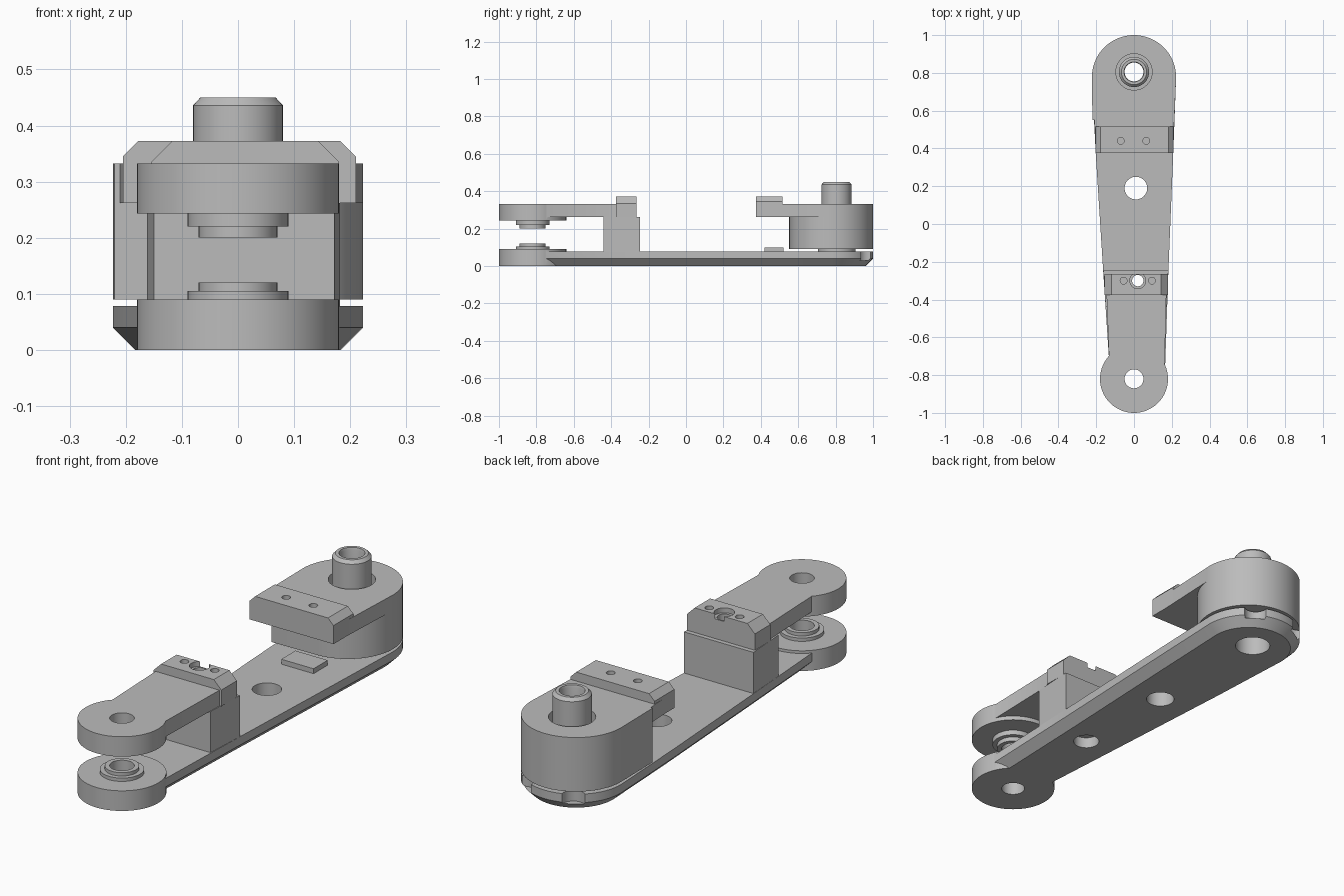
import bpy, bmesh, math

if "Cube" in bpy.data.objects:
    bpy.data.objects.remove(bpy.data.objects["Cube"])

grey = bpy.data.materials.new("plain_grey")
grey.diffuse_color = (0.5, 0.5, 0.5, 1)
grey.use_nodes = True
grey.node_tree.nodes["Principled BSDF"].inputs["Base Color"].default_value = grey.diffuse_color


def arc(cx, cy, r, a0, a1, n=32):
    return [(cx + r * math.cos(math.radians(a0 + (a1 - a0) * i / n)),
             cy + r * math.sin(math.radians(a0 + (a1 - a0) * i / n))) for i in range(n + 1)]


def prism(name, outline, z0, z1, bottom=0.0):
    """Extrude a flat outline; optionally chamfer its bottom rim."""
    bm = bmesh.new()
    face = bm.faces.new([bm.verts.new((x, y, z0)) for x, y in outline])
    top = bmesh.ops.extrude_face_region(bm, geom=[face])["geom"]
    for v in top:
        if isinstance(v, bmesh.types.BMVert):
            v.co.z = z1
    bmesh.ops.recalc_face_normals(bm, faces=bm.faces)
    if bottom:
        rim = [e for e in bm.edges if all(abs(v.co.z - z0) < 1e-6 for v in e.verts)]
        bmesh.ops.bevel(bm, geom=rim, offset=bottom, segments=1, profile=0.5, affect='EDGES')
    me = bpy.data.meshes.new(name)
    bm.to_mesh(me)
    bm.free()
    ob = bpy.data.objects.new(name, me)
    bpy.context.collection.objects.link(ob)
    me.materials.append(grey)
    return ob


def cyl(name, x, y, r, z0, z1, n=48):
    return prism(name, arc(x, y, r, 0, 360, n)[:-1], z0, z1)


def block(name, x0, x1, y0, y1, z0, z1, c=0.0):
    """Box whose two long top edges are chamfered by c."""
    bm = bmesh.new()
    pts = [(x0, z0), (x1, z0), (x1, z1 - c), (x1 - c, z1), (x0 + c, z1), (x0, z1 - c)]
    if not c:
        pts = [(x0, z0), (x1, z0), (x1, z1), (x0, z1)]
    face = bm.faces.new([bm.verts.new((x, y0, z)) for x, z in pts])
    for v in bmesh.ops.extrude_face_region(bm, geom=[face])["geom"]:
        if isinstance(v, bmesh.types.BMVert):
            v.co.y = y1
    bmesh.ops.recalc_face_normals(bm, faces=bm.faces)
    me = bpy.data.meshes.new(name)
    bm.to_mesh(me)
    bm.free()
    ob = bpy.data.objects.new(name, me)
    bpy.context.collection.objects.link(ob)
    me.materials.append(grey)
    return ob


def combine(ob, others, op):
    """Boolean each helper into ob, then remove the helper."""
    for o in others:
        m = ob.modifiers.new("bool", 'BOOLEAN')
        m.operation, m.solver, m.object = op, 'EXACT', o
        bpy.context.view_layer.update()
        ev = ob.evaluated_get(bpy.context.evaluated_depsgraph_get())
        me = bpy.data.meshes.new_from_object(ev)
        ob.modifiers.clear()
        ob.data = me
        bpy.data.objects.remove(o)


FY, RY = -0.82, 0.777      # front pivot and rear drum centres
PIN_Y = 0.805

# Lower arm: tapered plate with chamfered underside, pivot disc, post and pad
outline = arc(0, RY, 0.223, 0, 180) + [(-0.203, 0.38), (-0.163, -0.25), (-0.13, -0.75)] \
    + arc(0.015, FY, 0.145, 190, 350, 24) + [(0.165, -0.75), (0.182, -0.25), (0.208, 0.38)]
lower = prism("lower_arm", outline, 0, 0.078, 0.04)
post = prism("post", [(-0.15, -0.44), (0.172, -0.44), (0.182, -0.245), (-0.162, -0.245)], 0.05, 0.262)
combine(lower, [cyl("a", 0, FY, 0.18, 0, 0.09, 64), cyl("b", 0, FY, 0.09, 0.05, 0.105),
                cyl("c", 0, FY, 0.07, 0.05, 0.12), post,
                block("pad", -0.08, 0.08, 0.42, 0.52, 0.05, 0.1)], 'UNION')
cuts = [cyl("h", 0, FY, 0.05, -0.1, 0.2), cyl("h", 0.01, 0.19, 0.06, -0.1, 0.2),
        cyl("h", 0, PIN_Y, 0.075, -0.1, 0.2), cyl("h", 0.02, -0.3, 0.03, -0.1, 0.4),
        cyl("h", 0.02, -0.3, 0.055, -0.1, 0.05)]
# Notches in the rear rim
for s in (-1, 1):
    cuts.append(cyl("notch", s * 0.125, 0.975, 0.05, 0.03, 0.2, 24))
combine(lower, cuts, 'DIFFERENCE')

# Upper front arm: pivot disc, bar and raised clamp block
upper = prism("upper_front_arm", [(-0.128, FY), (0.16, FY), (0.173, -0.3), (-0.148, -0.3)], 0.262, 0.332)
combine(upper, [cyl("a", 0, FY, 0.18, 0.243, 0.332, 64), cyl("b", 0, FY, 0.09, 0.22, 0.28),
                cyl("c", 0, FY, 0.07, 0.2, 0.28),
                block("clamp", -0.155, 0.18, -0.375, -0.265, 0.262, 0.372, 0.037)], 'UNION')
combine(upper, [cyl("h", 0, FY, 0.05, 0.1, 0.5), cyl("h", 0.02, -0.3, 0.03, 0.1, 0.5),
                cyl("h", 0.02, -0.3, 0.042, 0.35, 0.5), cyl("h", -0.055, -0.3, 0.018, 0.3, 0.5, 24),
                cyl("h", 0.095, -0.3, 0.018, 0.3, 0.5, 24)], 'DIFFERENCE')

# Rear drum: round housing squared off at one front corner, with a forward shelf
drum = prism("rear_drum", arc(0, RY, 0.223, -90, 180, 60) + [(-0.22, 0.55)], 0.09, 0.332)
shelf = prism("shelf", [(-0.203, 0.42), (0.208, 0.42), (0.223, RY), (-0.223, RY)], 0.262, 0.332)
combine(drum, [shelf, block("b", -0.205, 0.21, 0.375, 0.515, 0.262, 0.372, 0.027)], 'UNION')
combine(drum, [cyl("h", 0, PIN_Y, 0.05, 0, 0.5), cyl("h", 0, PIN_Y, 0.096, 0.28, 0.5),
               cyl("h", -0.07, 0.44, 0.018, 0.3, 0.5, 24), cyl("h", 0.065, 0.44, 0.018, 0.3, 0.5, 24)],
        'DIFFERENCE')


# Rear pin (chamfered tube) and spacer ring, as revolved sections
def tube(name, y, profile, n=48):
    bm = bmesh.new()
    rings = [[bm.verts.new((p[0], p[1], z)) for p in arc(0, y, r, 0, 360, n)[:-1]] for r, z in profile]
    for a, b in zip(rings, rings[1:] + rings[:1]):
        for i in range(n):
            j = (i + 1) % n
            bm.faces.new((a[i], a[j], b[j], b[i]))
    bmesh.ops.recalc_face_normals(bm, faces=bm.faces)
    me = bpy.data.meshes.new(name)
    bm.to_mesh(me)
    bm.free()
    ob = bpy.data.objects.new(name, me)
    bpy.context.collection.objects.link(ob)
    me.materials.append(grey)
    return ob


pin = tube("rear_pin", PIN_Y, [(0.08, 0.28), (0.08, 0.436), (0.067, 0.45), (0.053, 0.45), (0.05, 0.44), (0.05, 0.28)])
ring = tube("spacer_ring", PIN_Y, [(0.1, 0.078), (0.1, 0.09), (0.075, 0.09), (0.075, 0.078)])

# Smooth curved walls, keep edges crisp
for ob in (lower, upper, drum, pin, ring):
    bpy.ops.object.select_all(action='DESELECT')
    ob.select_set(True)
    bpy.context.view_layer.objects.active = ob
    bpy.ops.object.shade_smooth_by_angle(angle=math.radians(30))
